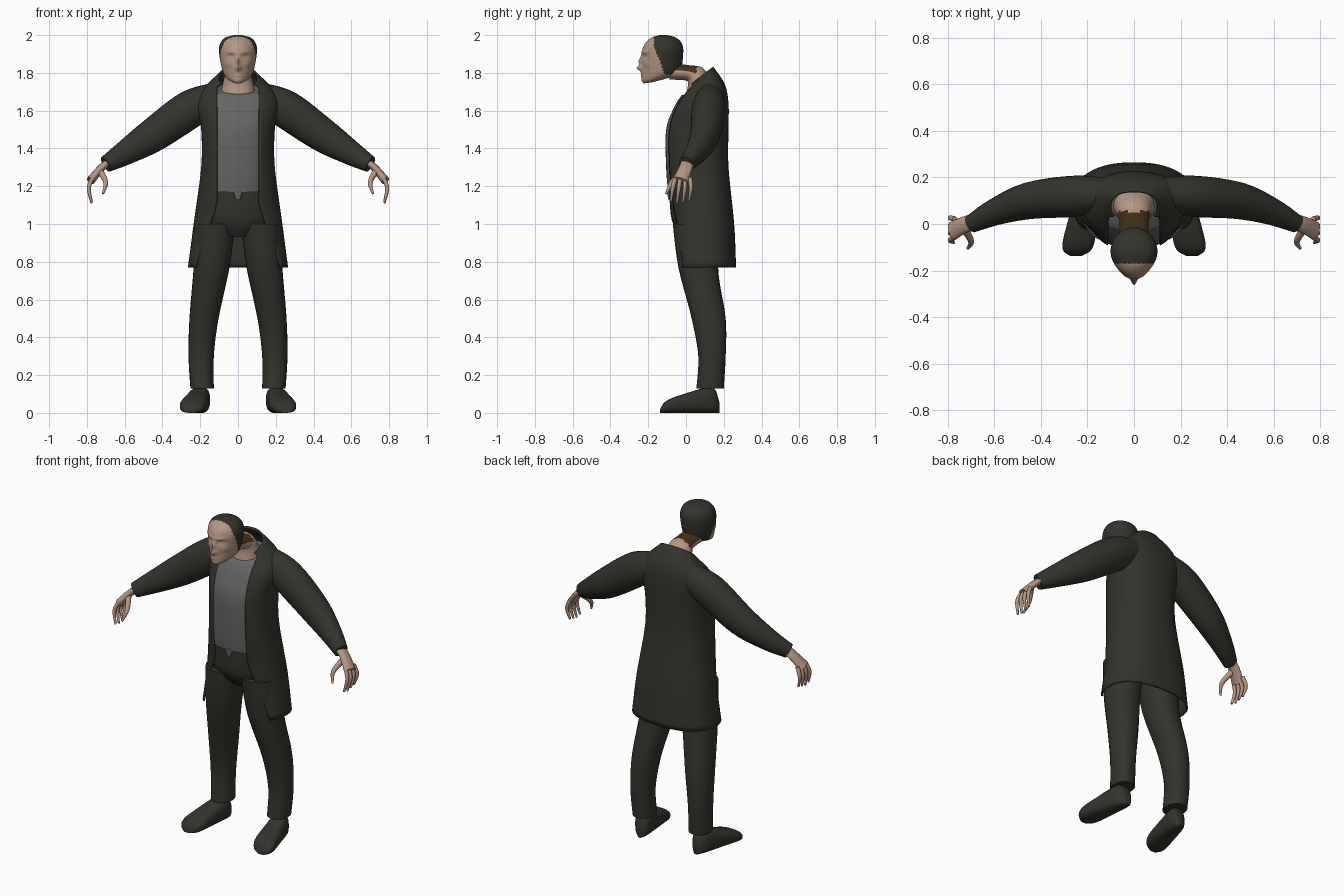
import bpy, bmesh, math
from mathutils import Vector

cube = bpy.data.objects.get("Cube")
if cube:
    bpy.data.objects.remove(cube, do_unlink=True)


def material(name, *rgb):
    made = bpy.data.materials.new(name)
    made.use_nodes = True
    made.diffuse_color = (*rgb, 1)
    made.node_tree.nodes["Principled BSDF"].inputs["Base Color"].default_value = (*rgb, 1)
    return made


CLOTH = material("dark olive cloth", .034, .034, .026)
SHIRT = material("grey shirt", .135, .13, .13)
SKIN = material("skin", .47, .31, .23)
HAIR = material("dark hair", .034, .035, .026)
NAPE = material("brown nape hair", .06, .03, .01)


# A ring is a centre, a sideways radius and a depth radius
def band(z, width, front, back, x=0, tilt=0):
    """Level ring; tilt lowers its front and raises its back."""
    return (Vector((x, (front + back) / 2, z)), Vector((width, 0, 0)),
            Vector((0, (front - back) / 2, -tilt)))


def slice_upright(y, width, height, x):
    """Upright ring that stands on the ground."""
    return Vector((x, y, height / 2)), Vector((width, 0, 0)), Vector((0, 0, height / 2))


def tube(path, depth=1):
    """Rings across a path of (x, y, z, radius)."""
    points = [Vector(p[:-1]) for p in path]
    rings = []
    for i, point in enumerate(points):
        along = points[min(i + 1, len(points) - 1)] - points[max(i - 1, 0)]
        across = along.cross(Vector((0, 1, 0))).normalized()
        deep = along.cross(across).normalized()
        radius = path[i][-1]
        rings.append((point, across * radius, deep * radius * depth))
    return rings


def refine(rings, steps):
    """Add smooth in-between rings."""
    fine, last = [], len(rings) - 1
    for i in range(last):
        before, start = rings[max(i - 1, 0)], rings[i]
        end, after = rings[i + 1], rings[min(i + 2, last)]
        for step in range(steps):
            t = step / steps
            blend = t * t * (3 - 2 * t)
            leave, arrive = t * (1 - t) ** 2 / 2, t * t * (t - 1) / 2
            fine.append([b.lerp(c, blend) + (c - a) * leave + (d - b) * arrive
                         for a, b, c, d in zip(before, start, end, after)])
    return fine + [rings[last]]


def power(value, exponent):
    return math.copysign(abs(value) ** exponent, value)


def loft(name, rings, materials, sides=24, steps=5, square=1, mirror=1,
         opening=None, shape=None, rule=None):
    """Skin the rings; opening(z) leaves a gap of that half width in front."""
    bm = bmesh.new()
    rows = []
    for centre, across, deep in refine(rings, steps):
        start = 0
        if opening:
            gap = min(opening(centre.z) / across.length, .85)
            start = math.asin(gap ** (1 / square))
        row = []
        for k in range(sides + 1 if opening else sides):
            angle = start + (2 * math.pi - 2 * start) * k / sides
            co = centre + across * power(math.sin(angle), square) + deep * power(math.cos(angle), square)
            co.x *= mirror
            if shape:
                shape(co)
            row.append(bm.verts.new(co))
        rows.append(row)
    for low, high in zip(rows, rows[1:]):
        for k in range(sides):
            j = (k + 1) % len(low)
            bm.faces.new((low[k], low[j], high[j], high[k]))
    if not opening:
        bm.faces.new(rows[0])
        bm.faces.new(rows[-1])
    bmesh.ops.recalc_face_normals(bm, faces=bm.faces)
    if rule:
        for face in bm.faces:
            face.material_index = rule(face.calc_center_median(), face.normal)
    mesh = bpy.data.meshes.new(name)
    bm.to_mesh(mesh)
    bm.free()
    for each in materials:
        mesh.materials.append(each)
    made = bpy.data.objects.new(name, mesh)
    bpy.context.collection.objects.link(made)
    bpy.ops.object.select_all(action="DESELECT")
    made.select_set(True)
    bpy.context.view_layer.objects.active = made
    bpy.ops.object.shade_smooth_by_angle(angle=math.radians(50))
    return made


def coat_opening(z):
    return .11 + max(0, 1.1 - z) * .35


# Long coat, open in front and cut away towards the hem
coat_rings = [
    band(z=.77, width=.26, front=-.08, back=.26),
    band(z=1, width=.23, front=-.07, back=.25),
    band(z=1.3, width=.19, front=-.105, back=.22),
    band(z=1.5, width=.19, front=-.105, back=.22),
    band(z=1.63, width=.21, front=-.06, back=.22, tilt=.01),
    band(z=1.71, width=.18, front=-.02, back=.2, tilt=.03),
    band(z=1.775, width=.1, front=.01, back=.14, tilt=.055),
]
coat = loft("coat", coat_rings, [CLOTH], sides=48, square=.85, opening=coat_opening)
thickness = coat.modifiers.new("thickness", "SOLIDIFY")
thickness.thickness, thickness.offset = .01, 0

# Shirt follows the upper coat, slightly smaller and pushed forward
forward = Vector((0, -.01, 0))
shirt_rings = [(centre + forward, across * .93, deep * .94)
               for centre, across, deep in coat_rings[2:-1]]
shirt_rings.insert(0, band(z=1.17, width=.17, front=-.095, back=.19))
loft("shirt", shirt_rings, [SHIRT], sides=40, square=.85)
loft("shirt_point", [band(z=1.13, width=.012, front=-.096, back=-.07),
                     band(z=1.18, width=.03, front=-.098, back=-.07)], [SHIRT], sides=12)

# Trouser seat
loft("trouser_seat", [
    band(z=.93, width=.1, front=-.02, back=.15),
    band(z=1.02, width=.2, front=-.075, back=.21),
    band(z=1.19, width=.18, front=-.09, back=.2),
], [CLOTH], sides=32)


def shoe_ring(t):
    """Shoe section from heel to toe, rounded at both ends."""
    rounding = math.sqrt(1 - abs(2 * t - 1) ** 6)
    return slice_upright(y=.18 - .32 * t, x=.19 + .06 * t,
                         width=(.05 + .025 * t) * rounding,
                         height=(.16 - .1 * t) * rounding)


for side, mirror in (("left", 1), ("right", -1)):
    # Trouser leg and shoe
    loft(side + "_leg", [
        band(z=.13, width=.062, front=.055, back=.2, x=.19),
        band(z=.3, width=.067, front=.065, back=.21, x=.195),
        band(z=.5, width=.077, front=.03, back=.21, x=.18),
        band(z=.77, width=.095, front=-.04, back=.17, x=.14),
        band(z=1, width=.105, front=-.07, back=.2, x=.12),
    ], [CLOTH], square=.9, mirror=mirror)
    loft(side + "_shoe", [shoe_ring(min(max(i / 16, .01), .99)) for i in range(17)],
         [CLOTH], steps=2, square=.72, mirror=mirror)

    # Sleeve
    shoulder, upper_arm, elbow = (.1, .13, 1.68, .075), (.25, .12, 1.61, .1), (.45, .1, 1.47, .09)
    forearm, cuff = (.6, .05, 1.375, .065), (.7, 0, 1.316, .044)
    loft(side + "_sleeve", tube([shoulder, upper_arm, elbow, forearm, cuff], depth=.88),
         [CLOTH], mirror=mirror)

    # Palm, thumb and four curled fingers
    wrist, heel_of_hand, knuckles = (.66, .01, 1.34, .02), (.72, 0, 1.3, .02), (.78, -.03, 1.23, .023)
    loft(side + "_palm", tube([wrist, heel_of_hand, knuckles], depth=1.8),
         [SKIN], sides=16, mirror=mirror)
    loft(side + "_thumb", tube([(.73, -.02, 1.28, .018), (.7, -.075, 1.22, .013),
                                (.715, -.105, 1.16, .006)]), [SKIN], sides=10, mirror=mirror)
    for i, finger in enumerate(("index", "middle", "ring", "little")):
        y = .032 * i - .07
        tip = 1.11 + .007 * abs(i - 1)
        loft(f"{side}_{finger}_finger", tube([
            (.77, y * .8, 1.245, .012), (.79, y, 1.19, .011), (.775, y - .01, tip, .006),
        ]), [SKIN], sides=10, mirror=mirror)


def nape_rule(centre, normal):
    return int(centre.y < .055 and normal.z > .25)


# Neck leaning forward, with brown hair at the nape
loft("neck", [
    band(z=1.807, width=.06, front=-.09, back=-.06, tilt=.043),
    band(z=1.8, width=.064, front=0, back=.02, tilt=.04),
    band(z=1.78, width=.072, front=.01, back=.09, tilt=.045),
    band(z=1.71, width=.088, front=0, back=.15, tilt=.03),
], [SKIN, NAPE], sides=32, rule=nape_rule)

# Face relief: x, z, x spread, z spread, depth
RELIEF = {
    "nose tip": (0, 1.825, .014, .013, .028),
    "nose bridge": (0, 1.86, .009, .022, .016),
    "eye sockets": (.038, 1.886, .018, .011, -.013),
    "eyes": (.038, 1.885, .009, .005, .006),
    "brows": (.036, 1.91, .026, .008, .006),
    "lips": (0, 1.795, .024, .012, .006),
    "mouth line": (0, 1.795, .026, .003, -.007),
    "cheeks": (.055, 1.845, .018, .014, .006),
}


def face_shape(co):
    """Narrow the face towards the front and press in its relief."""
    front = min(1, max(0, (-.1 - co.y) / .13))
    co.x *= 1 - .22 * front ** 2
    if front > .3:
        for x, z, wide, tall, depth in RELIEF.values():
            co.y -= depth * math.exp(-((abs(co.x) - x) / wide) ** 2 - ((co.z - z) / tall) ** 2)


def hair_rule(centre, normal):
    edge = -.17 if centre.z > 1.93 else -.115 - .4 * (centre.z - 1.8)
    return int(centre.z > 1.79 and centre.y > edge)


# Head, balding above the forehead
loft("head", [
    band(z=1.747, width=.025, front=-.225, back=-.18, tilt=.003),
    band(z=1.77, width=.06, front=-.236, back=-.08, tilt=.008),
    band(z=1.81, width=.083, front=-.234, back=-.03),
    band(z=1.9, width=.1, front=-.235, back=-.015),
    band(z=1.95, width=.097, front=-.22, back=-.02),
    band(z=1.985, width=.07, front=-.185, back=-.05),
    band(z=2, width=.02, front=-.14, back=-.1),
], [SKIN, HAIR], sides=80, steps=10, shape=face_shape, rule=hair_rule)
